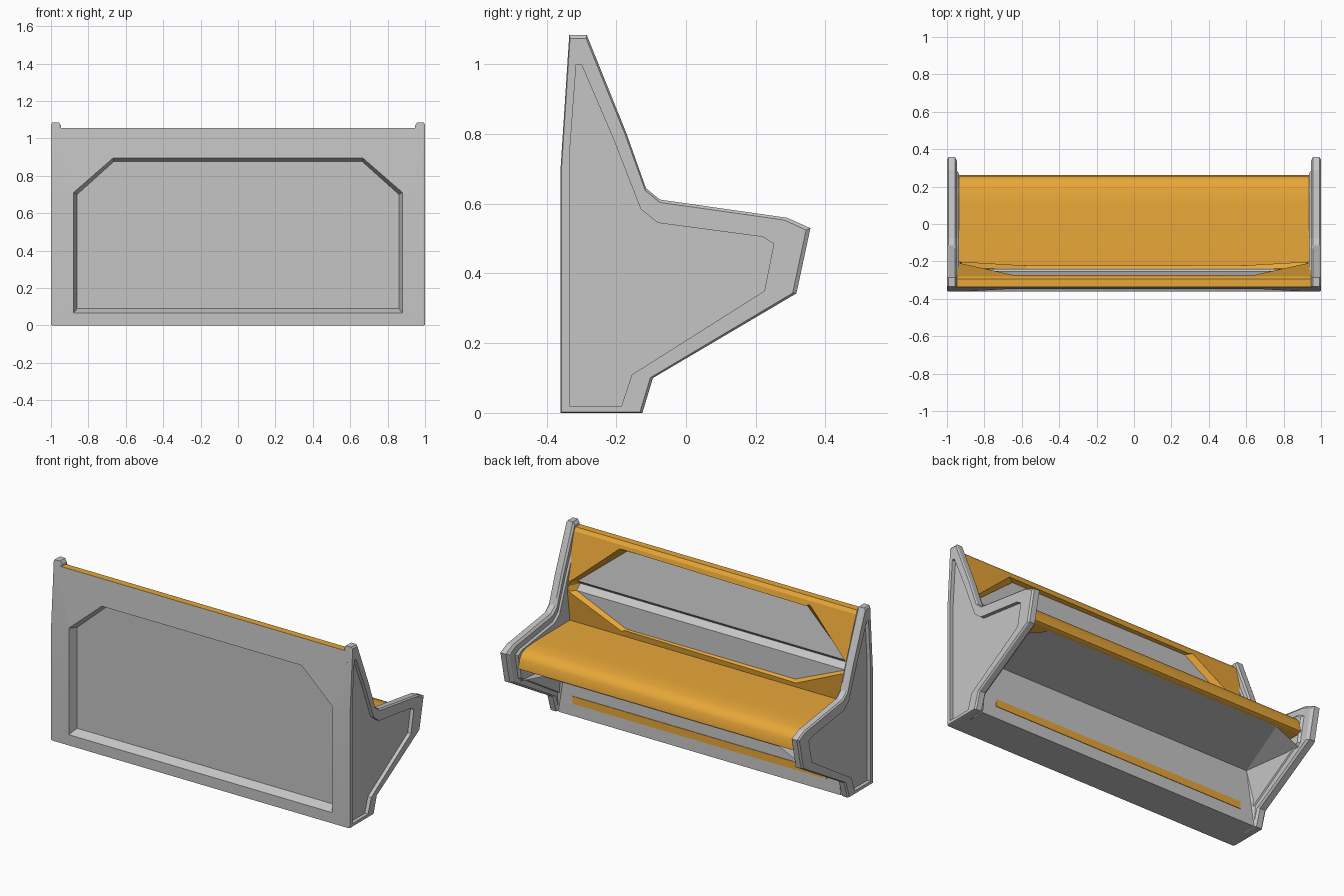
import bpy, bmesh, math

old = bpy.data.objects.get("Cube")
if old:
    bpy.data.objects.remove(old)


def material(name, rgb):
    m = bpy.data.materials.new(name)
    m.use_nodes = True
    m.diffuse_color = (*rgb, 1)
    m.node_tree.nodes["Principled BSDF"].inputs["Base Color"].default_value = (*rgb, 1)
    return m


MATS = [material("grey_shell", (.56, .56, .56)), material("amber_padding", (.8, .385, .04))]


def loft(name, rings, cap=True, closed=True):
    """Join rings of equal length with quads; cap the first and last."""
    bm = bmesh.new()
    rows = [[bm.verts.new(p) for p in ring] for ring in rings]
    n = len(rows[0])
    for a, b in zip(rows, rows[1:]):
        for i in range(n if closed else n - 1):
            j = (i + 1) % n
            bm.faces.new((a[i], a[j], b[j], b[i]))
    if cap:
        bm.faces.new(rows[0][::-1])
        bm.faces.new(rows[-1])
    bmesh.ops.recalc_face_normals(bm, faces=bm.faces)
    mesh = bpy.data.meshes.new(name)
    bm.to_mesh(mesh)
    bm.free()
    obj = bpy.data.objects.new(name, mesh)
    bpy.context.collection.objects.link(obj)
    for m in MATS:
        mesh.materials.append(m)
    return obj


def extrude_x(name, profile, half):
    return loft(name, [[(x, y, z) for y, z in profile] for x in (-half, half)])


def paint(obj, rule):
    for f in obj.data.polygons:
        f.material_index = int(rule(f))


def smooth(obj, degrees):
    obj.data.shade_smooth()
    obj.data.set_sharp_from_angle(angle=math.radians(degrees))


def bake(obj):
    """Replace the mesh with its modified result."""
    bpy.context.view_layer.update()
    dg = bpy.context.evaluated_depsgraph_get()
    mesh = bpy.data.meshes.new_from_object(obj.evaluated_get(dg))
    obj.modifiers.clear()
    obj.data = mesh


# Back wall with a bulging padded side
back = extrude_x("back_wall", [
    (-.36, 0), (-.36, .7), (-.337, 1.055), (-.295, 1.055), (-.28, 1.035),
    (-.2, .72), (-.225, .52), (-.225, 0)], .97)
paint(back, lambda f: f.center.z > .55 and f.normal.y > -.3 and abs(f.normal.x) < .5)


# Recess in the outer face, with sloping walls
def octagon(y, side, low, shoulder, top_x, top):
    return [(-side, y, low), (side, y, low), (side, y, shoulder),
            (top_x, y, top), (-top_x, y, top), (-side, y, shoulder)]


wall_cutter = loft("wall_recess_cutter", [
    octagon(-.41, .9, .04, .72, .675, .92),
    octagon(-.36, .88, .065, .71, .67, .9),
    octagon(-.31, .86, .09, .70, .665, .875)])


# Recess in the backrest, whose floor forms two pads with a groove between
def pad_ring(floor_z, floor_w, floor_y, rim_z, rim_w, rim_y):
    right = [(floor_w, floor_y, floor_z), (rim_w, rim_y, rim_z), (rim_w, -.1, rim_z)]
    left = [(-x, y, z) for x, y, z in right]
    return [left[0], *right, left[2], left[1]]


pad_cutter = loft("pad_recess_cutter", [pad_ring(*row) for row in (
    (1.0, .6, -.294, 1.014, .64, -.272),
    (.757, .9, -.25, .76, .93, -.208),
    (.733, .9, -.275, .735, .93, -.202),
    (.703, .9, -.24, .705, .93, -.2),
    (.56, .565, -.237, .545, .585, -.22))])
# Ring points past the first two lie on the walls
paint(pad_cutter, lambda f: any(v % 6 > 1 for v in f.vertices))

for cutter in (wall_cutter, pad_cutter):
    cutter.hide_render = True
    mod = back.modifiers.new(cutter.name, "BOOLEAN")
    mod.operation, mod.solver, mod.object = "DIFFERENCE", "EXACT", cutter
bake(back)
for cutter in (wall_cutter, pad_cutter):
    bpy.data.objects.remove(cutter)
smooth(back, 6)

# Seat cushion with a rounded front edge
seat = extrude_x("seat", [
    (-.24, .52), (.1, .518), (.19, .512), (.235, .495), (.256, .465),
    (.262, .41), (.235, .395), (-.24, .395)], .945)
paint(seat, lambda f: True)
smooth(seat, 50)

# Base: floor, upright kick panel and seat underside
base = loft("base", [[(-x, y, z), (x, y, z)] for x, y, z in (
    (.945, -.23, 0), (.945, -.13, 0), (.9, -.14, .33), (.79, .24, .394))],
    cap=False, closed=False)

# Slanted gussets joining the base to the end panels
bm = bmesh.new()
bm.from_mesh(base.data)
for s in (-1, 1):
    foot, knee, lip, side_lip, side_knee = [bm.verts.new((s * x, y, z)) for x, y, z in (
        (.945, -.13, 0), (.9, -.14, .33), (.79, .24, .394),
        (.945, .24, .325), (.945, -.12, .11))]
    bm.faces.new((foot, knee, side_knee))
    bm.faces.new((knee, side_lip, side_knee))
    bm.faces.new((knee, lip, side_lip))
bmesh.ops.remove_doubles(bm, verts=bm.verts, dist=.0005)
bmesh.ops.recalc_face_normals(bm, faces=bm.faces)
if sum(f.normal.z * f.calc_area() for f in bm.faces) > 0:
    bmesh.ops.reverse_faces(bm, faces=bm.faces)
bm.to_mesh(base.data)
bm.free()

# Thin amber strip on the kick panel
strip = extrude_x("kick_strip", [
    (-.138, .073), (-.129, .073), (-.13, .118), (-.139, .118)], .85)
paint(strip, lambda f: True)

# End panels: bevelled rim, recessed outside, raised plate inside
OUTER = [(-.36, 0), (-.36, .7), (-.335, 1.085), (-.285, 1.085), (-.17, .8), (-.115, .645),
         (-.075, .612), (.29, .56), (.357, .53), (.317, .343), (-.095, .1), (-.125, 0)]
INSET = [(-.335, .02), (-.335, .73), (-.315, 1), (-.3, 1), (-.21, .79), (-.13, .585),
         (-.08, .545), (.22, .505), (.252, .485), (.225, .35), (-.155, .11), (-.185, .02)]


def ring(x, t):
    return [(x, a + (c - a) * t, b + (d - b) * t)
            for (a, b), (c, d) in zip(OUTER, INSET)]


ends = loft("end_panels", [ring(x, t) for x, t in (
    (.935, .85), (.946, .7), (.946, .2), (.957, 0),
    (.992, 0), (1, .12), (1, 1), (.978, 1))])
ends.modifiers.new("mirror", "MIRROR").use_mirror_merge = False
bake(ends)
smooth(ends, 12)
